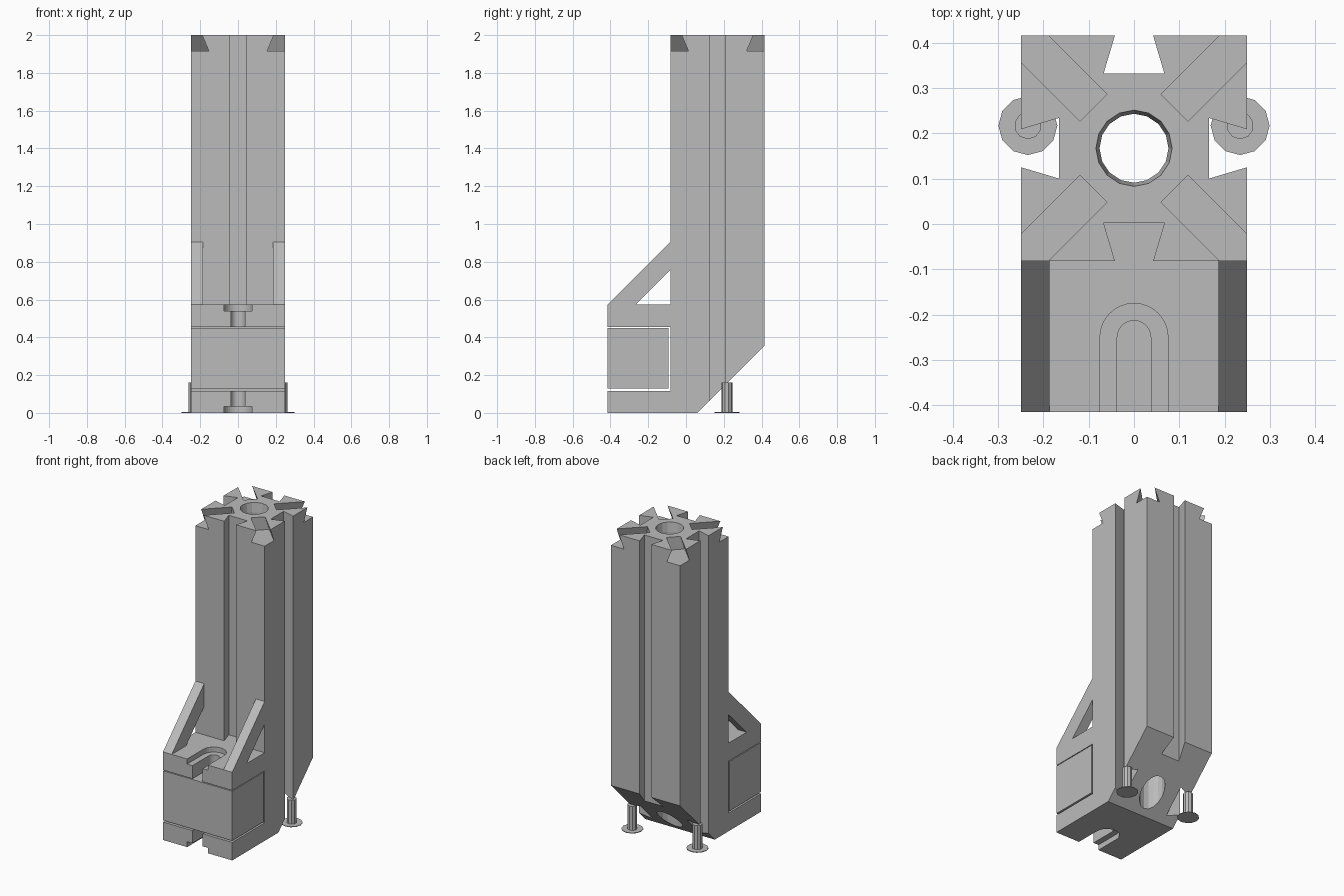
import bpy
import bmesh
from math import pi, cos, sin
from mathutils import Matrix, Vector

if "Cube" in bpy.data.objects:
    bpy.data.objects.remove(bpy.data.objects["Cube"], do_unlink=True)

grey = bpy.data.materials.new("plain grey")
grey.use_nodes = True
tone = (0.5, 0.5, 0.5, 1)
grey.diffuse_color = tone
grey.node_tree.nodes["Principled BSDF"].inputs["Base Color"].default_value = tone

HALF = 0.249          # half width of the column
CY = 0.167            # column centre along y
SHELF = 0.573         # top of the mounting block
FRONT = -0.415
COL_FRONT = CY - HALF
COL_BACK = CY + HALF

# Local x, y of a side profile become world y, z; extrusion runs along x
SIDE = Matrix(((0, 0, 1, 0), (1, 0, 0, 0), (0, 1, 0, 0), (0, 0, 0, 1)))


def finish(name, bm):
    bmesh.ops.recalc_face_normals(bm, faces=bm.faces)
    mesh = bpy.data.meshes.new(name)
    bm.to_mesh(mesh)
    bm.free()
    mesh.materials.append(grey)
    obj = bpy.data.objects.new(name, mesh)
    bpy.context.collection.objects.link(obj)
    return obj


def prism(name, points, low, high, matrix=Matrix()):
    bm = bmesh.new()
    face = bm.faces.new([bm.verts.new((x, y, low)) for x, y in points])
    top = bmesh.ops.extrude_face_region(bm, geom=[face])["geom"]
    verts = [v for v in top if isinstance(v, bmesh.types.BMVert)]
    bmesh.ops.translate(bm, verts=verts, vec=(0, 0, high - low))
    bmesh.ops.transform(bm, matrix=matrix, verts=bm.verts)
    return finish(name, bm)


def cone(name, centre, r_low, r_high, low, high, sides):
    bm = bmesh.new()
    place = Matrix.Translation((centre[0], centre[1], (low + high) / 2))
    bmesh.ops.create_cone(bm, cap_ends=True, segments=sides, radius1=r_low,
                          radius2=r_high, depth=high - low, matrix=place)
    return finish(name, bm)


def cut(target, cutter):
    mod = target.modifiers.new("cut", "BOOLEAN")
    mod.operation = "DIFFERENCE"
    mod.solver = "EXACT"
    mod.object = cutter
    bpy.context.view_layer.update()
    graph = bpy.context.evaluated_depsgraph_get()
    result = bpy.data.meshes.new_from_object(target.evaluated_get(graph))
    target.modifiers.clear()
    target.data = result
    bpy.data.objects.remove(cutter, do_unlink=True)


def rect(x0, x1, y0, y1):
    return [(x0, y0), (x1, y0), (x1, y1), (x0, y1)]


def u_shape(radius, steps=16):
    arc = [(radius * cos(pi * i / steps), -0.25 + radius * sin(pi * i / steps))
           for i in range(steps + 1)]
    return arc + [(-radius, -0.5), (radius, -0.5)]


# Column and block in one side profile, with the sloped underside
body = prism("column_and_block", [
    (FRONT, 0), (0.06, 0), (COL_BACK, 0.355), (COL_BACK, 2),
    (COL_FRONT, 2), (COL_FRONT, SHELF), (FRONT, SHELF)], -HALF, HALF, SIDE)

# Dovetail grooves: down the four sides and across the four top corners
NECK, ROOT, DEEP = 0.042, 0.067, 0.084
dovetail = [(-NECK, 0.1), (-NECK, 0), (-ROOT, -DEEP),
            (ROOT, -DEEP), (NECK, 0), (NECK, 0.1)]
centre = Matrix.Translation((0, CY, 0))
for k in range(4):
    turn = Matrix.Rotation(k * pi / 2, 4, "Z")
    low = SHELF if k == 2 else -0.1
    upright = [(x, y + HALF) for x, y in dovetail]
    cut(body, prism("groove_cutter", upright, low, 2.1, centre @ turn))
    diagonal = Matrix.Rotation(pi / 4 + k * pi / 2, 4, "Z")
    flat = [(x, y + 2) for x, y in dovetail]
    cut(body, prism("corner_cutter", flat, 0.126, 0.5, centre @ diagonal @ SIDE))

# Bore with a slightly wider mouth
cut(body, cone("bore_cutter", (0, CY), 0.076, 0.076, -0.1, 2.1, 16))
cut(body, cone("mouth_cutter", (0, CY), 0.076, 0.084, 1.94, 2.0005, 16))

# Pocket for the insert
cut(body, prism("pocket_cutter", rect(-0.6, -0.083, 0.117, 0.455), -0.4, 0.4, SIDE))

# Stepped bolt slots above and below the pocket
cut(body, prism("slot_cutter", u_shape(0.037), 0.4, SHELF + 0.1))
cut(body, prism("slot_cutter", u_shape(0.037), -0.1, 0.2))
cut(body, prism("slot_cutter", u_shape(0.075), 0.54, SHELF + 0.1))
cut(body, prism("slot_cutter", u_shape(0.075), -0.1, 0.035))

# Insert block
prism("insert_block", rect(FRONT, -0.093, 0.128, 0.45), -HALF, HALF, SIDE)

# Sloped braces and round feet on both sides
brace = [(FRONT, SHELF), (-0.267, SHELF), (COL_FRONT, 0.758), (COL_FRONT, 0.906)]
for side, s in (("left", 1), ("right", -1)):
    low, high = sorted((s * 0.186, s * HALF))
    prism(side + "_brace", brace, low, high, SIDE)
    spot = (s * 0.234, 0.217)
    cone(side + "_foot_post", spot, 0.03, 0.03, 0.003, 0.16, 10)
    cone(side + "_foot_disc", spot, 0.065, 0.065, 0, 0.004, 12)
